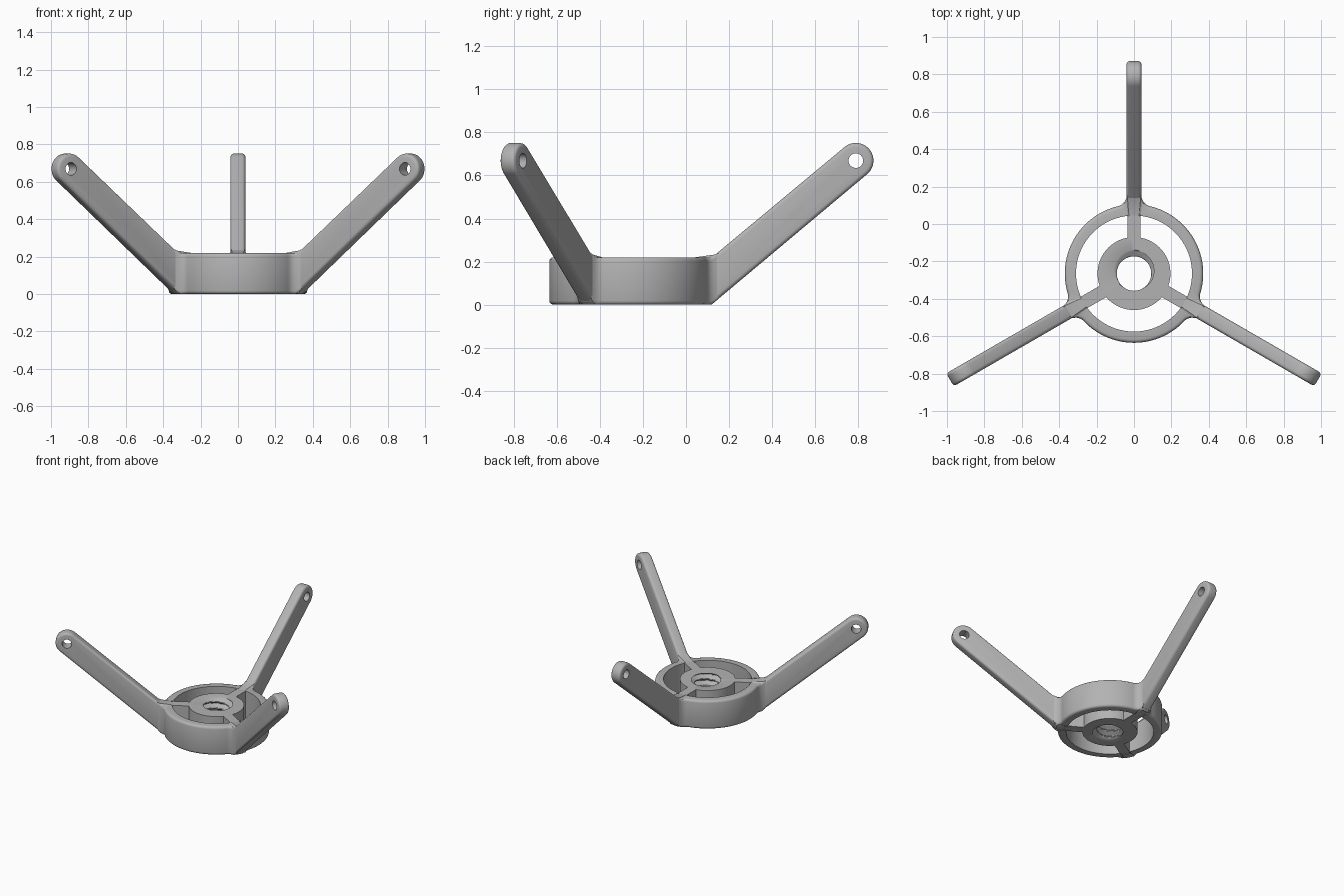
import bpy
import bmesh
from math import sin, cos, tan, pi, radians, sqrt, asin, atan2
from mathutils import Matrix, Vector

if "Cube" in bpy.data.objects:
    bpy.data.objects.remove(bpy.data.objects["Cube"])

CENTRE = Vector((0, -0.265, 0))   # axis of the hub
HEIGHT = 0.22                     # height of ring and hub
SLOPE = radians(40)               # rise of the arms
RING, HALF, FILLET, ROUND = 0.37, 0.04, 0.06, 0.018
ROOT = 0.385                      # radius at which the arms start to rise

grey = bpy.data.materials.new("grey_plastic")
grey.use_nodes = True
grey.diffuse_color = (0.45, 0.45, 0.45, 1)
grey.node_tree.nodes["Principled BSDF"].inputs["Base Color"].default_value = grey.diffuse_color


def finish(name, bm, turn=0):
    """Turn a bmesh into a coloured object placed about the hub axis."""
    bmesh.ops.recalc_face_normals(bm, faces=bm.faces)
    mesh = bpy.data.meshes.new(name)
    bm.to_mesh(mesh)
    bm.free()
    mesh.materials.append(grey)
    obj = bpy.data.objects.new(name, mesh)
    bpy.context.collection.objects.link(obj)
    obj.location = CENTRE
    obj.rotation_euler.z = turn
    return obj


def smooth(obj):
    bpy.ops.object.select_all(action="DESELECT")
    obj.select_set(True)
    bpy.context.view_layer.objects.active = obj
    bpy.ops.object.shade_smooth_by_angle(angle=radians(32))


def revolve(name, rows, steps):
    """Closed tube; each row maps an angle to a radius and a height."""
    bm = bmesh.new()
    loops = []
    for row in rows:
        loop = []
        for i in range(steps):
            a = 2 * pi * i / steps
            r, z = row(a)
            loop.append(bm.verts.new((r * cos(a), r * sin(a), z)))
        loops.append(loop)
    for j, low in enumerate(loops):
        high = loops[(j + 1) % len(loops)]
        for i in range(steps):
            k = (i + 1) % steps
            bm.faces.new((low[i], low[k], high[k], high[i]))
    obj = finish(name, bm)
    smooth(obj)
    return obj


# Outer ring, flared with fillets towards each arm
def arm_offset(a):
    third = 2 * pi / 3
    return abs((a - pi / 2 + third / 2) % third - third / 2)


def outline(a):
    off = arm_offset(a)
    cx = HALF + FILLET
    dist = RING + FILLET
    cy = sqrt(dist ** 2 - cx ** 2)
    if off >= asin(cx / dist):
        return RING
    if off <= atan2(HALF, cy):
        return cy / cos(off)
    along = cx * sin(off) + cy * cos(off)
    return along - sqrt(max(0, along ** 2 - dist ** 2 + FILLET ** 2))


def rim_row(inset, z):
    def row(a):
        r = outline(a) - inset
        return r, z + max(0, r * cos(arm_offset(a)) - ROOT) * tan(SLOPE)
    return row


corner = [(ROUND * (1 - cos(t)), ROUND * (1 - sin(t))) for t in (0, pi / 6, pi / 3, pi / 2)]
rim = [lambda a: (0.31, HEIGHT), lambda a: (0.31, 0)]
rim += [rim_row(d, h) for d, h in reversed(corner)]
rim += [rim_row(d, HEIGHT - h) for d, h in corner]
revolve("outer_ring", rim, 288)

# Hub with a threaded bore
PITCH = 0.05


def thread_row(z):
    def row(a):
        phase = ((z - HEIGHT) / PITCH - (a - pi / 2) / (2 * pi)) % 1
        depth = abs(2 * phase - 1)
        return 0.092 + 0.034 * min(1, max(0, 1.3 * depth - 0.25)), z
    return row


hub = [thread_row(HEIGHT * i / 54) for i in range(55)]
hub += [lambda a: (0.195, HEIGHT), lambda a: (0.195, 0)]
revolve("threaded_hub", hub, 72)


# Spokes between hub and ring
def make_spoke(turn):
    bm = bmesh.new()
    inner, outer = 0.191, 0.311
    box = Matrix.Translation((0, (inner + outer) / 2, HEIGHT / 2))
    box = box @ Matrix.Diagonal((0.07, outer - inner, HEIGHT, 1))
    bmesh.ops.create_cube(bm, size=1, matrix=box)
    finish("spoke", bm, turn)


# Arms: rounded side profile with a pin hole near the tip
TIP = Vector((0, 1.054, 0.669))
TIP_RADIUS = 0.082


def make_arm(turn):
    bm = bmesh.new()
    base = 0.001
    profile = [(0.335, base), (ROOT, base)]
    for i in range(25):
        t = SLOPE - pi / 2 + pi * i / 24
        profile.append((TIP.y + TIP_RADIUS * cos(t), TIP.z + TIP_RADIUS * sin(t)))
    profile += [(ROOT, HEIGHT - base), (0.335, HEIGHT - base)]
    side = bm.faces.new([bm.verts.new((-HALF, y, z)) for y, z in profile])
    new = bmesh.ops.extrude_face_region(bm, geom=[side])["geom"]
    moved = [v for v in new if isinstance(v, bmesh.types.BMVert)]
    bmesh.ops.translate(bm, verts=moved, vec=(2 * HALF, 0, 0))
    rims = [e for e in bm.edges if abs(e.verts[0].co.x - e.verts[1].co.x) < HALF]
    bmesh.ops.bevel(bm, geom=rims, offset=ROUND, segments=4, profile=0.5, affect="EDGES")
    arm = finish("arm", bm, turn)

    pin = bmesh.new()
    place = Matrix.Translation(TIP) @ Matrix.Rotation(pi / 2, 4, "Y")
    bmesh.ops.create_cone(pin, cap_ends=True, segments=32, radius1=0.034,
                          radius2=0.034, depth=0.3, matrix=place)
    cutter = finish("pin_hole_cutter", pin, turn)
    cutter.hide_render = True
    cut = arm.modifiers.new("pin_hole", "BOOLEAN")
    cut.operation = "DIFFERENCE"
    cut.solver = "EXACT"
    cut.object = cutter
    bpy.context.view_layer.objects.active = arm
    bpy.ops.object.modifier_apply(modifier=cut.name)
    bpy.data.objects.remove(cutter)
    smooth(arm)


for n in range(3):
    make_spoke(n * 2 * pi / 3)
    make_arm(n * 2 * pi / 3)
